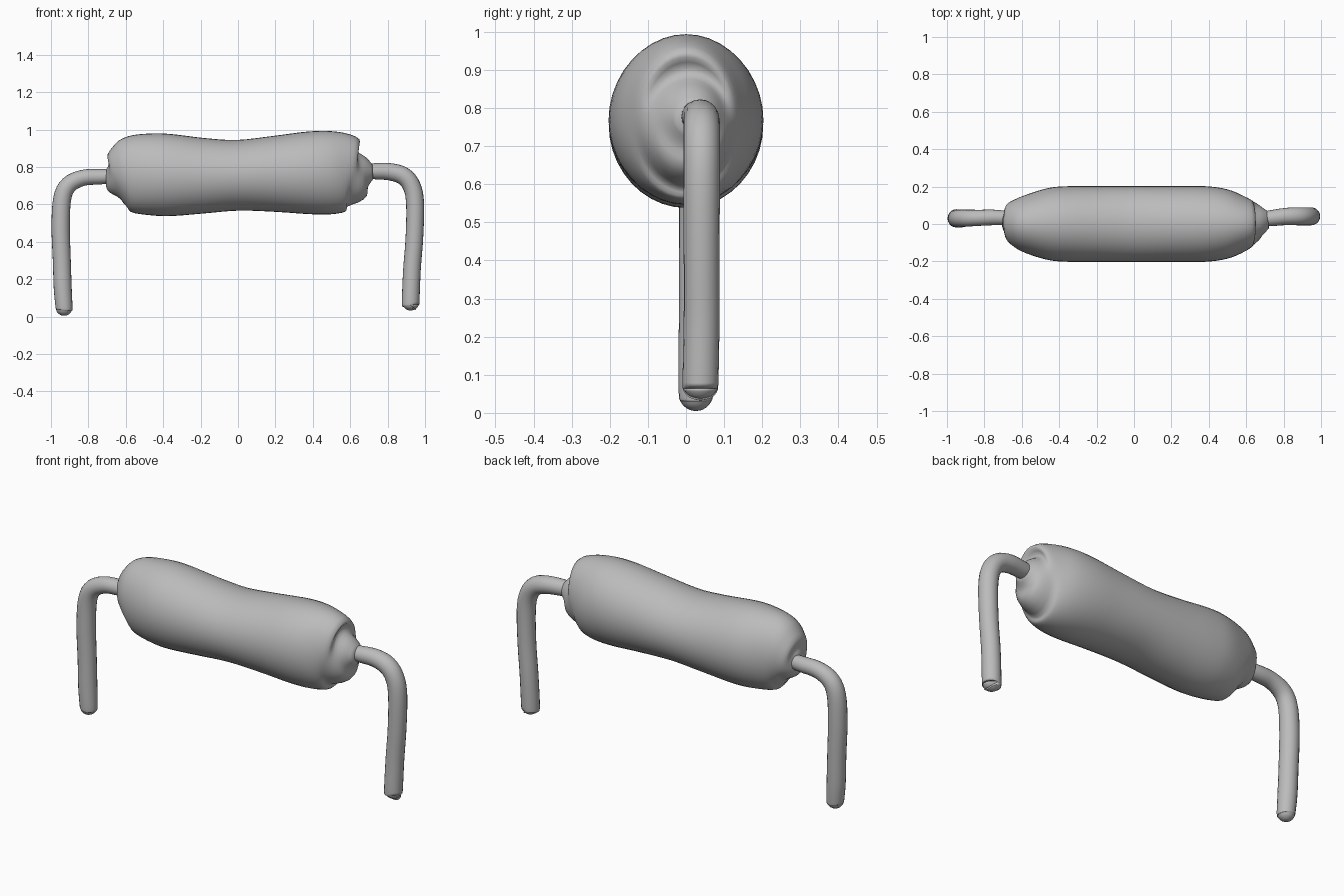
import bpy, bmesh, math
from mathutils import Vector

cube = bpy.data.objects.get("Cube")
if cube:
    bpy.data.objects.remove(cube, do_unlink=True)

grey = bpy.data.materials.new("plain_grey")
grey.use_nodes = True
colour = (0.5, 0.5, 0.5, 1)
grey.diffuse_color = colour
grey.node_tree.nodes["Principled BSDF"].inputs["Base Color"].default_value = colour


def smooth_stations(points, steps):
    """Catmull-Rom interpolation of stations of any dimension."""
    pts = [Vector(p) for p in points]
    pts = [pts[0] * 2 - pts[1]] + pts + [pts[-1] * 2 - pts[-2]]
    out = []
    for a, b, c, d in zip(pts, pts[1:], pts[2:], pts[3:]):
        for i in range(steps):
            t = i / steps
            out.append((b * 2 + (c - a) * t + (a * 2 - b * 5 + c * 4 - d) * t ** 2
                        + (b * 3 - a - c * 3 + d) * t ** 3) / 2)
    return out + [pts[-2]]


def loft(name, stations, sides, steps):
    """Skin ellipses along a path; station = x, y, z, radius in y, radius in the xz plane."""
    rows = smooth_stations(stations, steps)
    centres = [Vector(r[:3]) for r in rows]
    bm = bmesh.new()
    rings = []
    for i, row in enumerate(rows):
        tangent = centres[min(i + 1, len(rows) - 1)] - centres[max(i - 1, 0)]
        across = Vector((-tangent.z, 0, tangent.x)).normalized()
        ring = []
        for k in range(sides):
            a = math.tau * k / sides
            offset = Vector((0, math.cos(a) * row[3], 0)) + across * math.sin(a) * row[4]
            ring.append(bm.verts.new(centres[i] + offset))
        rings.append(ring)
    for r, s in zip(rings, rings[1:]):
        for k in range(sides):
            n = (k + 1) % sides
            bm.faces.new((r[k], r[n], s[n], s[k]))
    bm.faces.new(rings[0])
    bm.faces.new(rings[-1])
    bmesh.ops.recalc_face_normals(bm, faces=bm.faces)
    mesh = bpy.data.meshes.new(name)
    bm.to_mesh(mesh)
    bm.free()
    mesh.materials.append(grey)
    mesh.shade_smooth()
    obj = bpy.data.objects.new(name, mesh)
    bpy.context.collection.objects.link(obj)
    return obj


# Body: x, half width, underside height, top height
body = [(-.705, .03, .70, .79), (-.68, .09, .65, .84), (-.64, .125, .60, .91),
        (-.58, .155, .56, .965), (-.46, .192, .542, .98), (-.35, .202, .538, .975),
        (-.18, .202, .552, .955), (0, .202, .567, .945), (.2, .202, .56, .967),
        (.38, .202, .548, .99), (.5, .185, .548, .992), (.59, .148, .568, .975),
        (.64, .115, .61, .92), (.68, .08, .68, .865), (.72, .045, .735, .815)]
loft("body", [(x, 0.02 * max(0, abs(x) - .62) / .1, (lo + hi) / 2, w, (hi - lo) / 2)
              for x, w, lo, hi in body], 40, 4)


# Bent leads with rounded tips
def lead(name, path):
    x, y, z, r = path[-1]
    tip = [(x, y, z - r * math.sin(a), r * math.cos(a)) for a in (.4, .8, 1.2, 1.5)]
    loft(name, [(*p, p[3]) for p in path + tip], 20, 4)


lead("right_lead", [(-.64, .03, .75, .035), (-.74, .035, .748, .041), (-.83, .033, .742, .043),
                    (-.905, .031, .705, .046), (-.94, .03, .63, .048), (-.948, .03, .48, .049),
                    (-.942, .03, .3, .048), (-.937, .028, .15, .048), (-.93, .026, .05, .045)])
lead("left_lead", [(.64, .025, .785, .03), (.72, .03, .778, .042), (.81, .04, .775, .046),
                   (.885, .041, .752, .048), (.93, .041, .695, .048), (.947, .041, .6, .048),
                   (.943, .041, .42, .047), (.93, .041, .25, .047), (.923, .038, .08, .047)])
